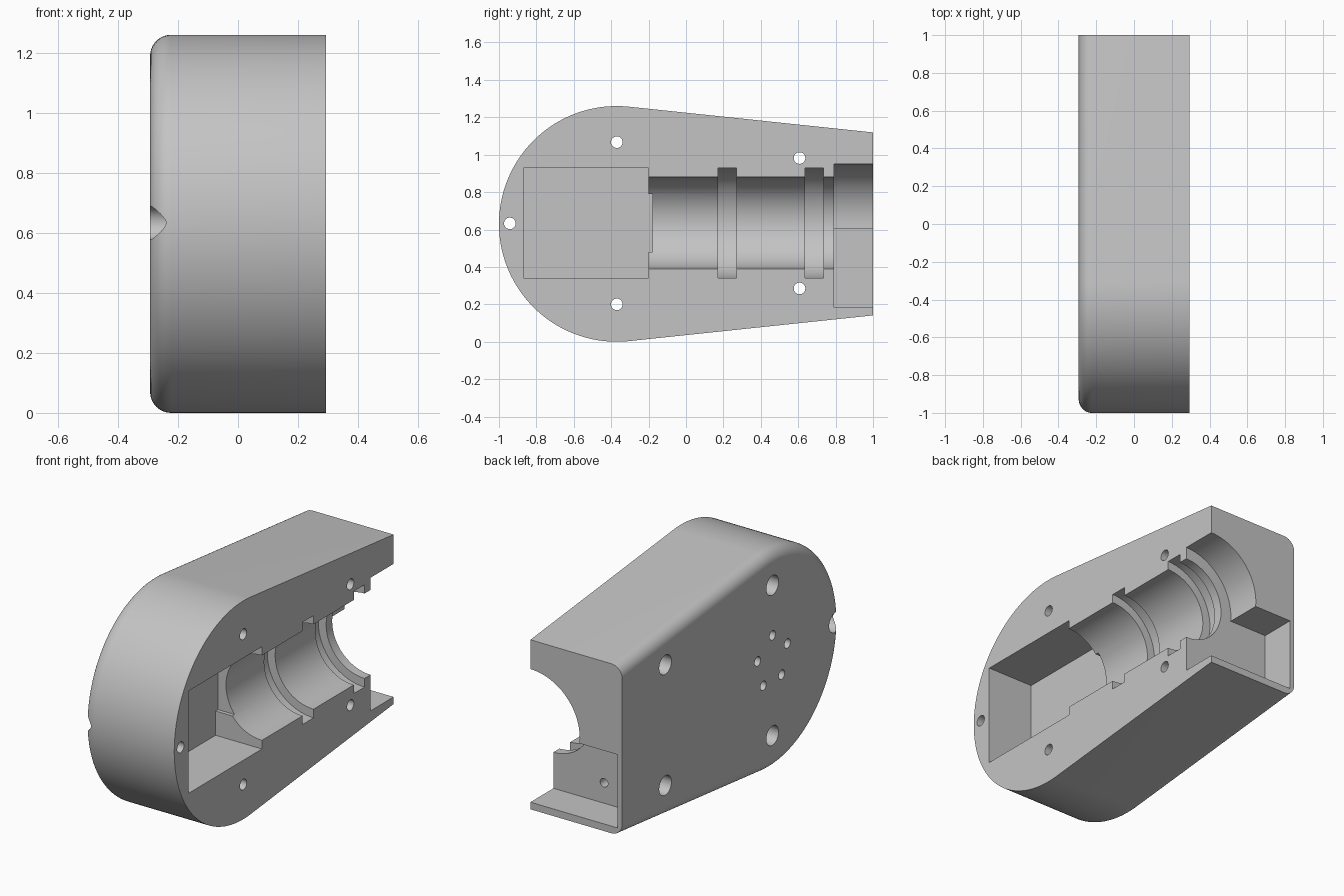
import bpy, bmesh
from math import sin, cos, tan, pi, radians
from mathutils import Matrix

cube = bpy.data.objects.get("Cube")
if cube:
    bpy.data.objects.remove(cube, do_unlink=True)

HALF = 0.293                 # half thickness
MID = 0.63                   # height of the barrel axis
ROUND_Y, ROUND_R = -0.37, 0.63
TAPER = 0.105                # slope angle of the tapering sides
FILLET = 0.07

grey = bpy.data.materials.new("plain grey")
grey.use_nodes = True
grey.diffuse_color = (0.55, 0.55, 0.55, 1)
grey.node_tree.nodes["Principled BSDF"].inputs["Base Color"].default_value = (0.55, 0.55, 0.55, 1)


def make_object(name, bm):
    bmesh.ops.recalc_face_normals(bm, faces=bm.faces)
    mesh = bpy.data.meshes.new(name)
    bm.to_mesh(mesh)
    bm.free()
    obj = bpy.data.objects.new(name, mesh)
    bpy.context.collection.objects.link(obj)
    mesh.materials.append(grey)
    return obj


def outline(inset, steps=96):
    """Round front with two tapering sides that end at the flat back."""
    r = ROUND_R - inset
    end = r / cos(TAPER) - (1 - ROUND_Y) * tan(TAPER)
    start, stop = pi / 2 - TAPER, 3 * pi / 2 + TAPER
    pts = [(1, MID + end)]
    for i in range(steps + 1):
        a = start + (stop - start) * i / steps
        pts.append((ROUND_Y + r * cos(a), MID + r * sin(a)))
    return pts + [(1, MID - end)]


# Solid shell, lofted from the flat open face to the filleted outer face
bm = bmesh.new()
sections = [(HALF, 0)]
for k in range(11):
    a = pi / 2 * k / 10
    sections.append((-HALF + FILLET * (1 - sin(a)), FILLET * (1 - cos(a))))
rings = [[bm.verts.new((x, y, z)) for y, z in outline(inset)] for x, inset in sections]
for a, b in zip(rings, rings[1:]):
    for i in range(len(a)):
        j = (i + 1) % len(a)
        bm.faces.new((a[i], a[j], b[j], b[i]))
bm.faces.new(rings[0])
bm.faces.new(rings[-1])
housing = make_object("housing_half", bm)


def cut(bm):
    cutter = make_object("cutter", bm)
    cutter.hide_render = True
    mod = housing.modifiers.new("cut", 'BOOLEAN')
    mod.operation = 'DIFFERENCE'
    mod.solver = 'EXACT'
    mod.object = cutter
    bpy.context.view_layer.objects.active = housing
    bpy.ops.object.modifier_apply(modifier=mod.name)
    bpy.data.objects.remove(cutter, do_unlink=True)


def cut_box(x, y, z):
    bm = bmesh.new()
    bmesh.ops.create_cube(bm, size=1)
    for v in bm.verts:
        v.co = [lo + (c + 0.5) * (hi - lo) for c, (lo, hi) in zip(v.co, (x, y, z))]
    cut(bm)


def cut_cylinder(axis, a, b, start, stop, radius, segments=64):
    """Along x, (a, b) is (y, z); along y, (a, b) is (x, z)."""
    bm = bmesh.new()
    bmesh.ops.create_cone(bm, cap_ends=True, segments=segments, radius1=radius,
                          radius2=radius, depth=stop - start)
    mid = (start + stop) / 2
    if axis == 'X':
        move = Matrix.Translation((mid, a, b)) @ Matrix.Rotation(radians(90), 4, 'Y')
    else:
        move = Matrix.Translation((a, mid, b)) @ Matrix.Rotation(radians(90), 4, 'X')
    bm.transform(move)
    cut(bm)


AXIS_Z = 0.635
FLOOR = -0.003
OPEN = HALF + 0.1

# Square pocket and the shallow step at its end
cut_box((FLOOR, OPEN), (-0.87, -0.2), (0.34, 0.93))
cut_box((FLOOR, OPEN), (-0.25, -0.178), (0.48, 0.79))

# Barrel channel, two bearing grooves and the round part of the end recess
for start, stop, radius in ((-0.3, 0.9, 0.245), (0.17, 0.27, 0.295),
                            (0.637, 0.735, 0.295), (0.79, 1.1, 0.315)):
    cut_cylinder('Y', HALF, AXIS_Z, start, stop, radius)

# Deep lower part of the end recess, with a small hole in its inner wall
cut_box((-0.264, OPEN), (0.79, 1.1), (0.182, 0.605))
cut_cylinder('Y', -0.03, 0.30, 0.5, 0.85, 0.025, 24)

# Screw holes with counterbores on the outer face
for y, z in ((0.607, 0.982), (0.607, 0.285), (-0.37, 1.067), (-0.37, 0.2), (-0.942, 0.633)):
    cut_cylinder('X', y, z, -0.4, 0.4, 0.031, 32)
    cut_cylinder('X', y, z, -0.4, -0.1, 0.056, 32)

# Ring of five small holes on the outer face
for k in range(5):
    a = pi / 2 + k * 2 * pi / 5
    cut_cylinder('X', ROUND_Y + 0.143 * cos(a), AXIS_Z + 0.143 * sin(a), -0.4, -0.18, 0.027, 24)

# Smooth curves, flat planes
bpy.ops.object.select_all(action='DESELECT')
housing.select_set(True)
bpy.context.view_layer.objects.active = housing
bpy.ops.object.shade_smooth_by_angle(angle=radians(30))
for p in housing.data.polygons:
    p.material_index = 0
    if max(abs(p.normal.x), abs(p.normal.y)) > 0.9999:
        p.use_smooth = False
